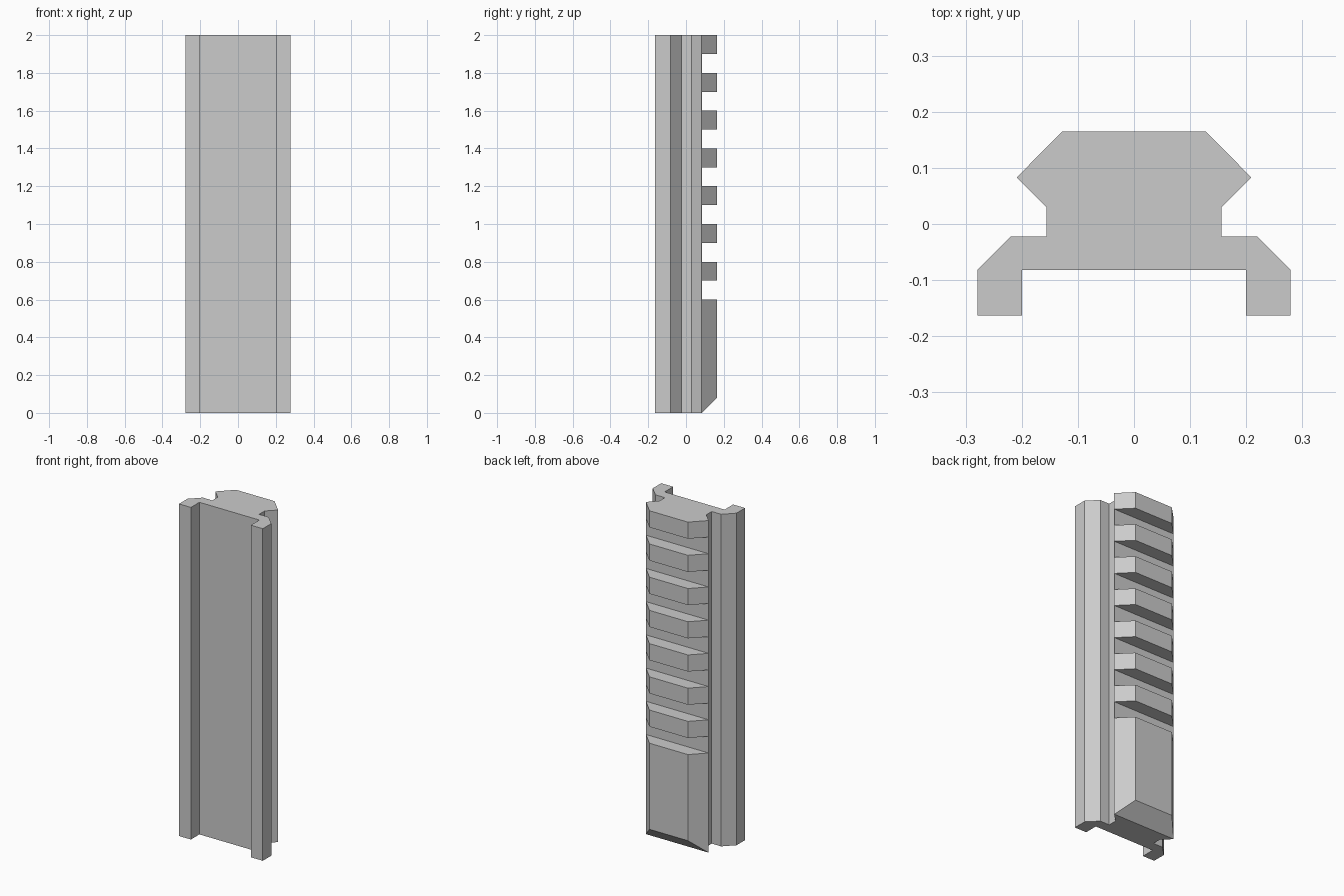
import bpy
import bmesh
from mathutils import Vector

cube = bpy.data.objects.get("Cube")
if cube:
    bpy.data.objects.remove(cube, do_unlink=True)

grey = bpy.data.materials.new("rail grey")
grey.use_nodes = True
colour = (0.6, 0.6, 0.6, 1)
grey.diffuse_color = colour
grey.node_tree.nodes["Principled BSDF"].inputs["Base Color"].default_value = colour


def add_prism(bm, points, sweep):
    """Extrude a closed polygon along a vector into a solid."""
    face = bm.faces.new([bm.verts.new(p) for p in points])
    cap = bmesh.ops.extrude_face_region(bm, geom=[face], use_keep_orig=True)
    moved = [g for g in cap["geom"] if isinstance(g, bmesh.types.BMVert)]
    bmesh.ops.translate(bm, verts=moved, vec=Vector(sweep))


def make_object(name, bm):
    bmesh.ops.recalc_face_normals(bm, faces=bm.faces)
    mesh = bpy.data.meshes.new(name)
    bm.to_mesh(mesh)
    bm.free()
    mesh.materials.append(grey)
    obj = bpy.data.objects.new(name, mesh)
    bpy.context.collection.objects.link(obj)
    return obj


# Rail body: mirrored half profile swept along the full height
half = [(0.128, 0.165), (0.209, 0.083), (0.156, 0.03), (0.156, -0.022),
        (0.219, -0.022), (0.279, -0.082), (0.279, -0.163),
        (0.2, -0.163), (0.2, -0.082)]
outline = half + [(-x, y) for x, y in reversed(half)]
bm = bmesh.new()
add_prism(bm, [(x, y, 0) for x, y in outline], (0, 0, 2))
rail = make_object("accessory_rail", bm)

# Cross slots on the back and the sloped lower end
floor = 0.0835
wide = 0.4
bm = bmesh.new()
for i in range(7):
    z = 0.6 + 0.2 * i
    slot = [(-wide, floor, z), (-wide, wide, z),
            (-wide, wide, z + 0.1), (-wide, floor, z + 0.1)]
    add_prism(bm, slot, (2 * wide, 0, 0))
d = 0.12
wedge = [(-wide, floor - d, -d), (-wide, floor + d, d), (-wide, floor + d, -d)]
add_prism(bm, wedge, (2 * wide, 0, 0))
cutter = make_object("slot_cutter", bm)
cutter.hide_render = True

# Cut the slots and discard the cutter
cut = rail.modifiers.new("slots", "BOOLEAN")
cut.operation = "DIFFERENCE"
cut.solver = "EXACT"
cut.object = cutter
bpy.context.view_layer.objects.active = rail
rail.select_set(True)
bpy.ops.object.modifier_apply(modifier=cut.name)
bpy.data.objects.remove(cutter, do_unlink=True)
